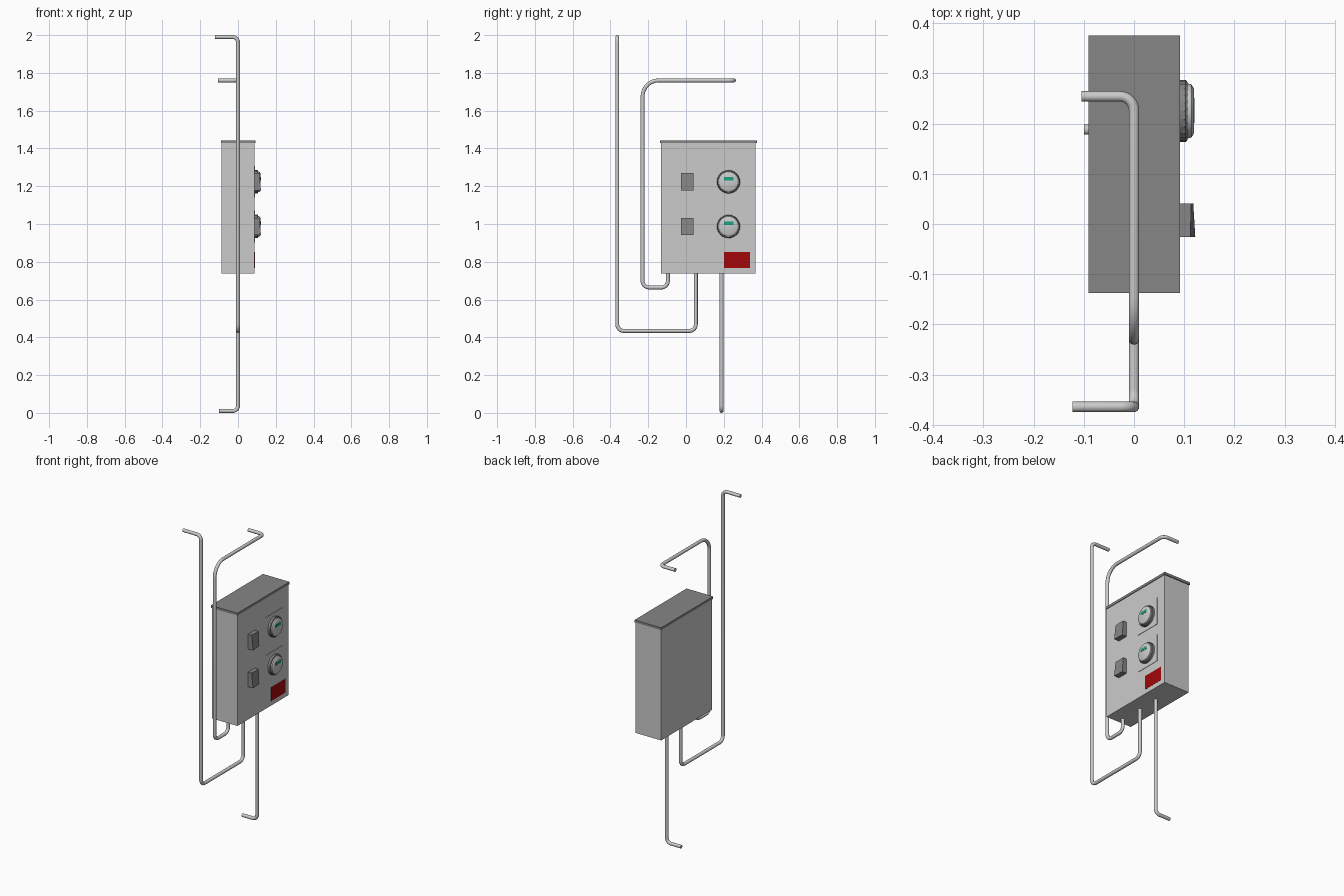
import bpy, bmesh, math
from mathutils import Vector

if "Cube" in bpy.data.objects:
    bpy.data.objects.remove(bpy.data.objects["Cube"])


def material(name, color):
    m = bpy.data.materials.new(name)
    m.diffuse_color = color
    m.use_nodes = True
    m.node_tree.nodes["Principled BSDF"].inputs["Base Color"].default_value = m.diffuse_color
    return m


def add_mesh(name, bm, mat=None, smooth=False):
    bmesh.ops.recalc_face_normals(bm, faces=bm.faces)
    me = bpy.data.meshes.new(name)
    bm.to_mesh(me)
    bm.free()
    ob = bpy.data.objects.new(name, me)
    bpy.context.collection.objects.link(ob)
    if mat:
        me.materials.clear()
        me.materials.append(mat)
    if smooth:
        bpy.ops.object.select_all(action='DESELECT')
        ob.select_set(True)
        bpy.context.view_layer.objects.active = ob
        bpy.ops.object.shade_smooth_by_angle(angle=math.radians(35))
    return ob


def box(name, x, y, z, mat=None, fronts=None):
    """Box from ranges; fronts optionally gives the +x coordinate per (y, z) corner."""
    bm = bmesh.new()
    bmesh.ops.create_cube(bm, size=1)
    for v in bm.verts:
        i, j, k = (int(c > 0) for c in v.co)
        px = fronts[j][k] if fronts and i else x[i]
        v.co = (px, y[j], z[k])
    return add_mesh(name, bm, mat)


def pipe(name, points, bends, mat, radius=0.0103):
    """Round pipe along points, with a filleted bend at each inner point."""
    pts = [Vector(p) for p in points]
    path = [pts[0]]
    for i, r in enumerate(bends, 1):
        p = pts[i]
        a, b = (pts[i - 1] - p).normalized(), (pts[i + 1] - p).normalized()
        centre = p + (a + b) * r
        for s in range(9):
            t = s / 8 * math.pi / 2
            path.append(centre - b * r * math.cos(t) - a * r * math.sin(t))
    path.append(pts[-1])
    cu = bpy.data.curves.new(name, 'CURVE')
    cu.dimensions = '3D'
    cu.bevel_depth = radius
    cu.bevel_resolution = 10
    cu.use_fill_caps = True
    sp = cu.splines.new('POLY')
    sp.points.add(len(path) - 1)
    for q, co in zip(sp.points, path):
        q.co = (*co, 1)
    tmp = bpy.data.objects.new(name + "_path", cu)
    bpy.context.collection.objects.link(tmp)
    bpy.context.view_layer.update()
    bm = bmesh.new()
    bm.from_mesh(tmp.to_mesh())
    tmp.to_mesh_clear()
    bpy.data.objects.remove(tmp)
    bmesh.ops.remove_doubles(bm, verts=bm.verts, dist=1e-5)
    add_mesh(name, bm, mat, smooth=True)


def dial(name, y, z, profile, mat, n=48):
    """Revolve (x, radius, notch depth) rings about the x direction."""
    bm = bmesh.new()
    rings = []
    for x, r, notch in profile:
        ring = []
        for i in range(n):
            a = 2 * math.pi * i / n
            rr = r - (notch if i % 2 else 0)
            ring.append(bm.verts.new((x, y + rr * math.cos(a), z + rr * math.sin(a))))
        rings.append(ring)
    for r0, r1 in zip(rings, rings[1:]):
        for i in range(n):
            j = (i + 1) % n
            bm.faces.new((r0[i], r0[j], r1[j], r1[i]))
    bm.faces.new(rings[0])
    bm.faces.new(rings[-1])
    add_mesh(name, bm, mat, smooth=True)


red = material("label_red", (0.36, 0.002, 0.003, 1))
green = material("display_green", (0.01, 0.36, 0.22, 1))
grey = material("painted_grey", (0.56, 0.56, 0.56, 1))
dark = material("dark_grey", (0.24, 0.24, 0.24, 1))
metal = material("conduit_grey", (0.6, 0.6, 0.6, 1))

# Cabinet and overhanging lid
box("cabinet", (-0.087, 0.088), (-0.132, 0.369), (0.738, 1.43), grey)
box("lid", (-0.091, 0.092), (-0.137, 0.375), (1.428, 1.443), dark)

# Red label
box("warning_label", (0.084, 0.0888), (0.201, 0.34), (0.766, 0.852), red)

# Two rows: meter plate, notched rim, raised face, display and wedge switch
rim = [(0.085, 0.055, 0), (0.09, 0.061, 0), (0.092, 0.062, 0.003),
       (0.103, 0.062, 0.003), (0.106, 0.058, 0), (0.107, 0.054, 0)]
face = [(0.1, 0.0545, 0), (0.108, 0.0545, 0), (0.114, 0.053, 0),
        (0.118, 0.047, 0), (0.119, 0.045, 0)]
for row, zc in (("upper", 1.223), ("lower", 0.987)):
    box(row + "_meter_plate", (0.084, 0.0905), (0.143, 0.308),
        (zc - 0.084, zc + 0.084), grey)
    dial(row + "_meter_rim", 0.225, zc, rim, dark)
    dial(row + "_meter_face", 0.225, zc, face, grey)
    box(row + "_meter_display", (0.117, 0.1205), (0.201, 0.251),
        (zc + 0.008, zc + 0.026), green)
    box(row + "_switch", (0.084, 0.12), (-0.026, 0.041), (zc - 0.046, zc + 0.046),
        dark, fronts=((0.122, 0.112), (0.118, 0.114)))

# Conduits from the cabinet underside back to the wall
pipe("tall_conduit", [(-0.122, -0.364, 1.9897), (0, -0.364, 1.9897), (0, -0.364, 0.434),
                      (0, 0.052, 0.434), (0, 0.052, 0.75)], [0.028, 0.035, 0.035], metal)
pipe("short_conduit", [(-0.105, 0.254, 1.76), (0, 0.254, 1.76), (0, -0.23, 1.76),
                       (0, -0.23, 0.664), (0, -0.096, 0.664), (0, -0.096, 0.75)],
     [0.028, 0.085, 0.035, 0.035], metal)
pipe("lower_conduit", [(-0.1, 0.188, 0.0103), (0, 0.188, 0.0103), (0, 0.188, 0.75)],
     [0.028], metal)
